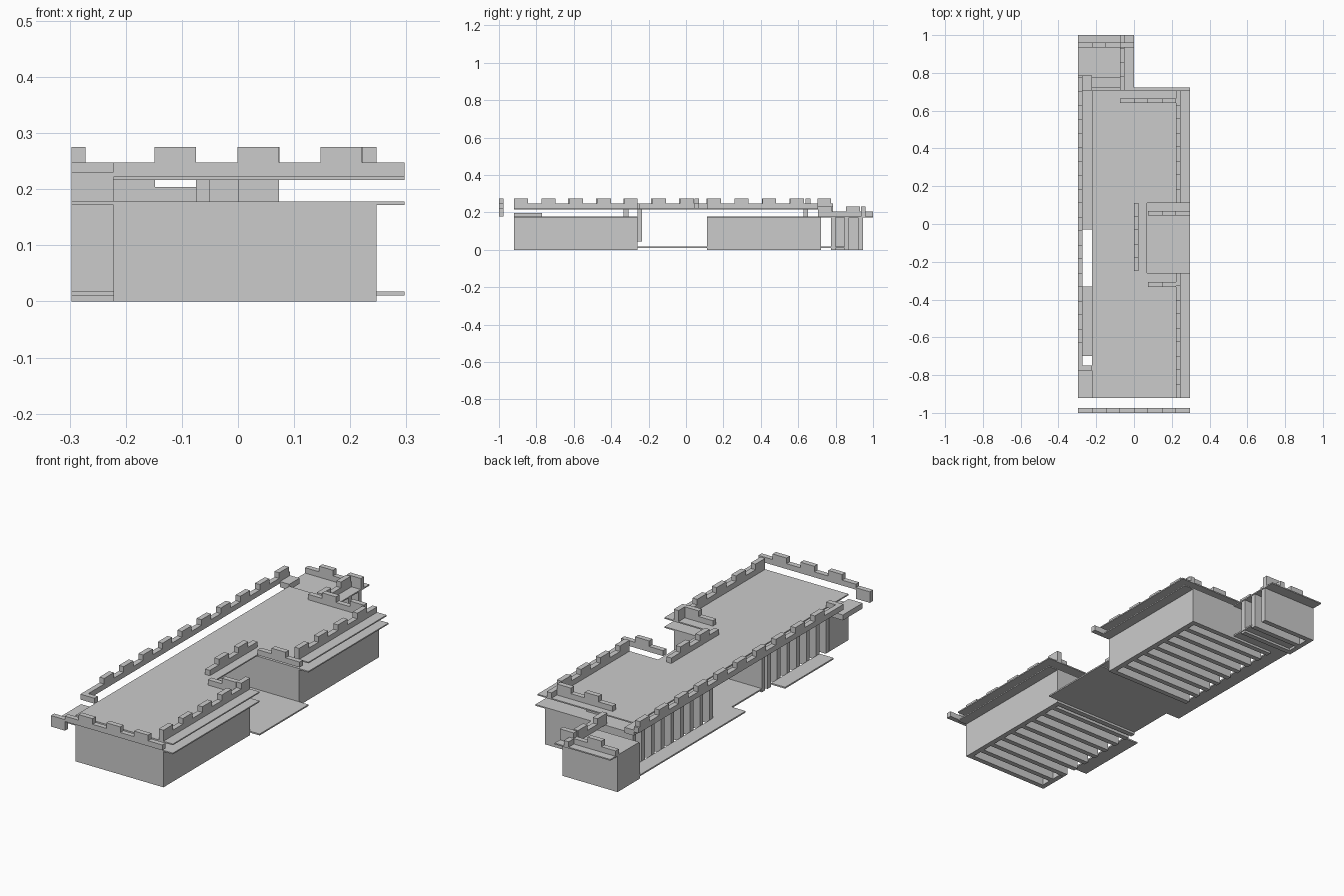
import bpy
import bmesh

old = bpy.data.objects.get("Cube")
if old:
    bpy.data.objects.remove(old, do_unlink=True)

stone = bpy.data.materials.new("plain grey stone")
stone.use_nodes = True
GREY = (0.6, 0.6, 0.6, 1.0)
stone.diffuse_color = GREY
stone.node_tree.nodes["Principled BSDF"].inputs["Base Color"].default_value = GREY

# Shared measures
T = 0.025            # wall thickness
STEP = 0.074         # merlon width and partition spacing
LEFT, INNER, WALL, EDGE = -0.297, -0.222, 0.247, 0.297
FLOOR = (0.011, 0.018)
CEIL = (0.172, 0.178)
ROOF = (0.216, 0.222)
FRONT, A_BACK, B_FRONT, B_BACK = -0.92, -0.26, 0.112, 0.722


def build(name, boxes):
    """Make one object from boxes given as (x range, y range, z range)."""
    bm = bmesh.new()
    for box in boxes:
        corners = bmesh.ops.create_cube(bm, size=1.0)["verts"]
        for v in corners:
            for i, (lo, hi) in enumerate(box):
                v.co[i] = (lo + hi) / 2 + v.co[i] * (hi - lo)
    mesh = bpy.data.meshes.new(name)
    bm.to_mesh(mesh)
    bm.free()
    mesh.materials.append(stone)
    obj = bpy.data.objects.new(name, mesh)
    bpy.context.collection.objects.link(obj)
    return obj


def outline_slab(name, points, z):
    """Extrude a flat outline between two heights."""
    bm = bmesh.new()
    face = bm.faces.new([bm.verts.new((x, y, z[0])) for x, y in points])
    out = bmesh.ops.extrude_face_region(bm, geom=[face])["geom"]
    for v in out:
        if isinstance(v, bmesh.types.BMVert):
            v.co.z = z[1]
    bmesh.ops.recalc_face_normals(bm, faces=bm.faces)
    mesh = bpy.data.meshes.new(name)
    bm.to_mesh(mesh)
    bm.free()
    mesh.materials.append(stone)
    obj = bpy.data.objects.new(name, mesh)
    bpy.context.collection.objects.link(obj)


def parapet(name, axis, span, across, first, z=ROOF[1]):
    """Low wall with a merlon every second step, starting at first."""
    cross = (across, across + T)
    pieces = [(span, (z, z + 0.026))]
    start = first
    while start < span[1] - 0.01:
        pieces.append(((start, min(start + STEP, span[1])), (z + 0.026, z + 0.053)))
        start += 2 * STEP
    build(name, [(s, cross, h) if axis == "x" else (cross, s, h) for s, h in pieces])


def cell_block(name, y0, y1, partitions):
    """Room row: solid ends and right wall, open to the left."""
    z = (0, CEIL[1])
    build(name + "_walls", [
        ((INNER, WALL), (y0, y0 + T), z),
        ((INNER, WALL), (y1 - T, y1), z),
        ((WALL - T, WALL), (y0 + T, y1 - T), z)])
    build(name + "_partitions", [
        ((INNER, WALL - T), (y, y + T), (0, CEIL[0])) for y in partitions])
    build(name + "_ceiling", [((INNER, EDGE), (y0, y1), CEIL)])


# Two room rows with their partitions
cell_block("front_rooms", FRONT, A_BACK, [FRONT + STEP * k for k in range(1, 9)])
cell_block("rear_rooms", B_FRONT, B_BACK, [B_FRONT + STEP * k for k in range(1, 8)])

# Closed corner and its projecting cap
build("corner_wall", [((INNER, INNER + T), (FRONT, -0.775), (0, CEIL[1]))])
build("corner_cap", [((LEFT, INNER), (FRONT, -0.77), (CEIL[0], 0.198))])

# Ground floors: open passage with the left walkway, and the front walkway
outline_slab("passage_floor", [
    (INNER, A_BACK), (EDGE, A_BACK), (EDGE, B_FRONT), (INNER, B_FRONT),
    (INNER, B_BACK), (0, B_BACK), (0, 0.85), (LEFT + T, 0.85),
    (LEFT + T, 0.78), (LEFT, 0.78), (LEFT, -0.03), (INNER, -0.03)], FLOOR)
build("front_walkway", [((LEFT, INNER), (-0.70, -0.33), FLOOR)])

# Main roof with the courtyard notch
outline_slab("main_roof", [
    (INNER, FRONT), (EDGE, FRONT), (EDGE, A_BACK), (0.07, A_BACK),
    (0.07, B_FRONT), (EDGE, B_FRONT), (EDGE, 0.707), (INNER, 0.707)], ROOF)

# Battlements around the main roof
parapet("front_parapet", "x", (INNER, EDGE), -1.0, -0.149)
build("front_parapet_end", [((LEFT, INNER), (-1.0, -0.975), (0.178, 0.231))])
parapet("left_parapet", "y", (-0.75, 0.785), LEFT, -0.63)
build("left_parapet_end", [((LEFT, INNER), (-0.775, -0.75), (ROOF[1], 0.248))])
parapet("right_front_parapet", "y", (FRONT, A_BACK), INNER * -1, FRONT)
parapet("right_rear_parapet", "y", (B_FRONT, 0.707), INNER * -1, B_FRONT)
parapet("rear_parapet", "x", (-0.075, 0.222), 0.64, 0)
parapet("notch_front_parapet", "x", (0.073, 0.222), -0.333, 0.148)
parapet("notch_rear_parapet", "x", (0.073, EDGE), 0.045, 0.148)
parapet("notch_side_parapet", "y", (-0.25, B_FRONT), 0, -0.18)

# Blocks and post carrying the roof
build("roof_blocks", [((0, 0.073), (y, y + T), (CEIL[1], ROOF[0]))
                      for y in (-0.333, 0.627)])
build("notch_post", [((0, T), (A_BACK, A_BACK + T), (0.045, ROOF[0]))])

# Rear tower, open to the right
build("tower_walls", [((LEFT, LEFT + T), (0.775, 0.945), (0, CEIL[0]))] + [
    ((LEFT + T, -0.003), (y, y + T), (0, CEIL[0])) for y in (0.775, 0.847, 0.92)])
build("tower_roof", [((LEFT, 0), (0.78, 1.0), CEIL),
                     ((-0.05, 0), (0.707, 0.78), CEIL)])
parapet("tower_rear_parapet", "x", (LEFT, 0), 0.935, INNER, CEIL[1])
parapet("tower_side_parapet", "y", (0.707, 1.0), -0.075, 0.707, CEIL[1])
build("tower_link", [((-0.272, INNER), (0.707, 0.785), (0.204, 0.231))])
